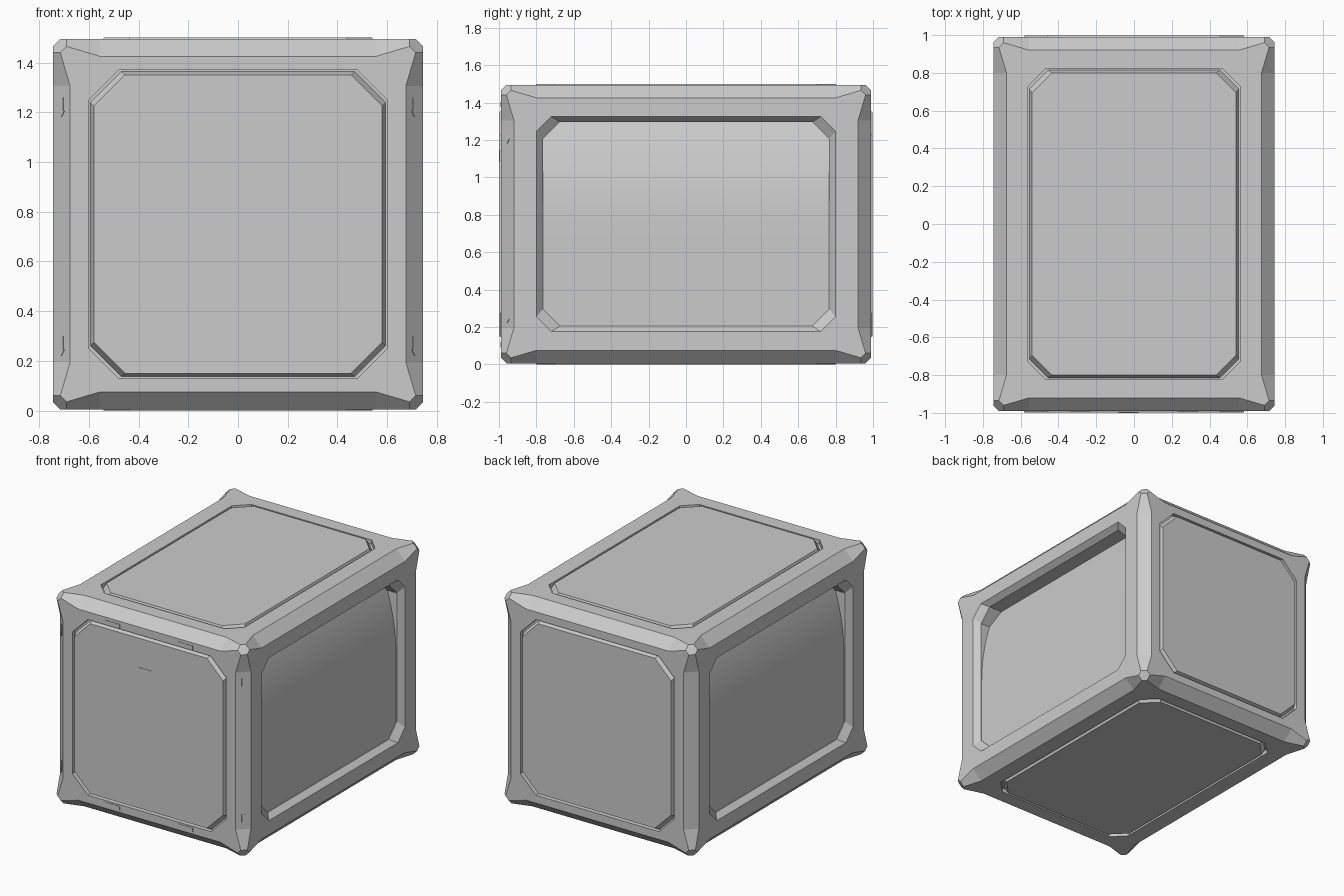
import bpy, bmesh, math
from mathutils import Vector, Matrix

if "Cube" in bpy.data.objects:
    bpy.data.objects.remove(bpy.data.objects["Cube"], do_unlink=True)

grey = bpy.data.materials.new("plain grey")
grey.use_nodes = True
colour = (0.6, 0.6, 0.6, 1)
grey.diffuse_color = colour
grey.node_tree.nodes["Principled BSDF"].inputs["Base Color"].default_value = colour

HALF = (0.745, 0.99, 0.745)
MID_Z = 0.75
WIDE, RUN = 0.07, 0.19        # edge chamfer width, distance of its taper from the corner
NEAR, FAR = 0.03, 0.055       # corner cap offsets
SIGNS = ((1, 1), (-1, 1), (-1, -1), (1, -1))


def finish(name, bm):
    bmesh.ops.recalc_face_normals(bm, faces=bm.faces)
    mesh = bpy.data.meshes.new(name)
    bm.to_mesh(mesh)
    bm.free()
    mesh.materials.append(grey)
    obj = bpy.data.objects.new(name, mesh)
    bpy.context.collection.objects.link(obj)
    return obj


# Body: chamfered frame with flared corners and a framed opening on each face
bm = bmesh.new()
cache = {}


def vert(signs, offsets):
    """Vertex measured inward from the box corner given by signs."""
    co = tuple(round(s * (h - d), 5) for s, h, d in zip(signs, HALF, offsets))
    if co not in cache:
        cache[co] = bm.verts.new(Vector(co) + Vector((0, 0, MID_Z)))
    return cache[co]


def rim(axis, side, sb, sc, db, dc, depth=0):
    """Vertex on one box face, db and dc inward along the other two axes."""
    signs, offsets = [0] * 3, [0] * 3
    b, c = (axis + 1) % 3, (axis + 2) % 3
    signs[axis], signs[b], signs[c] = side, sb, sc
    offsets[axis], offsets[b], offsets[c] = depth, db, dc
    return vert(signs, offsets)


def corners(axis, side, pairs, depth=0):
    """Four groups of vertices running round the face, one per corner."""
    groups = []
    for sb, sc in SIGNS:
        group = [rim(axis, side, sb, sc, db, dc, depth) for db, dc in pairs]
        groups.append(group if sb * sc > 0 else group[::-1])
    return groups


def octagon(axis, side, half_b, half_c, cut, depth):
    b = HALF[(axis + 1) % 3] - half_b
    c = HALF[(axis + 2) % 3] - half_c
    return corners(axis, side, ((b, c + cut), (b + cut, c)), depth)


# Octagon loops per axis: half sizes, corner cut, depth
LOOPS = {
    0: ((0.80, 0.575, 0.08, 0), (0.765, 0.545, 0.09, 0.04), (0.765, 0.545, 0.09, 0.17)),
    1: ((0.62, 0.60, 0.12, 0), (0.62, 0.60, 0.12, 0.03),
        (0.614, 0.594, 0.125, 0.03), (0.60, 0.58, 0.125, -0.007)),
    2: ((0.56, 0.82, 0.09, 0), (0.56, 0.82, 0.09, 0.03),
        (0.554, 0.814, 0.10, 0.03), (0.54, 0.80, 0.105, -0.005)),
}
OUTLINE = ((WIDE, RUN), (NEAR, FAR), (FAR, NEAR), (RUN, WIDE))

for axis in range(3):
    for side in (-1, 1):
        loop = corners(axis, side, OUTLINE)
        for spec in LOOPS[axis]:
            inner = octagon(axis, side, *spec)
            for i in range(4):
                after = (i + 1) % 4
                bm.faces.new(loop[i] + inner[i][::-1])
                bm.faces.new((loop[i][-1], loop[after][0], inner[after][0], inner[i][-1]))
            loop = inner
        bm.faces.new([v for group in loop for v in group])

# Edge chamfers, each tapering towards the corners
for b in range(3):
    c, a = (b + 1) % 3, (b + 2) % 3
    for sa, sc in SIGNS:
        rows = []
        for sb, stops in ((-1, ((FAR, NEAR), (RUN, WIDE))), (1, ((RUN, WIDE), (FAR, NEAR)))):
            for along, across in stops:
                signs, p, q = [0] * 3, [0] * 3, [0] * 3
                signs[a], signs[b], signs[c] = sa, sb, sc
                p[b], p[c], q[b], q[a] = along, across, along, across
                rows.append((vert(signs, p), vert(signs, q)))
        for (p, q), (r, s) in zip(rows, rows[1:]):
            bm.faces.new((p, q, s, r))

# Hexagonal corner caps
for sx in (-1, 1):
    for sy, sz in SIGNS:
        signs = (sx, sy, sz)
        bm.faces.new([vert(signs, o) for o in (
            (0, NEAR, FAR), (0, FAR, NEAR), (NEAR, FAR, 0),
            (FAR, NEAR, 0), (FAR, 0, NEAR), (NEAR, 0, FAR))])
finish("crate_body", bm)

# Side panels: upright below, curving inward towards the top
for side, name in ((1, "left_side_panel"), (-1, "right_side_panel")):
    bm = bmesh.new()
    previous = None
    steps = 16
    for i in range(steps + 1):
        z = 0.19 + 1.11 * i / steps
        bend = max(0, (z - 0.75) / 0.55)
        x = side * (HALF[0] - 0.045 - 0.1 * bend ** 2)
        row = [bm.verts.new((x, y, z)) for y in (-0.78, 0.78)]
        if previous:
            bm.faces.new((previous[0], previous[1], row[1], row[0]))
        previous = row
    panel = finish(name, bm)
    for face in panel.data.polygons:
        face.use_smooth = True
        if face.normal.x * side < 0:
            face.flip()


# Thin plates
def plate(name, points, location, turn=0):
    bm = bmesh.new()
    face = bm.faces.new([bm.verts.new((x, 0, z)) for x, z in points])
    made = bmesh.ops.extrude_face_region(bm, geom=[face])["geom"]
    bmesh.ops.translate(bm, verts=[v for v in made if isinstance(v, bmesh.types.BMVert)],
                        vec=(0, -0.003, 0))
    bm.transform(Matrix.Translation(location) @ Matrix.Rotation(turn, 4, "Z"))
    finish(name, bm)


def box(w, h):
    return [(sx * w / 2, sz * h / 2) for sx, sz in SIGNS]


plate("front_badge", box(0.105, 0.06), (-0.03, -0.997, 1.115))
for x in (-0.285, 0.285):
    for z in (0.105, 1.39):
        plate("front_tab", box(0.11, 0.028), (x, -HALF[1], z))

# Arrow markers on the front corner posts
arrow = [(-0.01, 0.04), (0.01, 0.04), (0.01, -0.015), (0.018, -0.015),
         (0, -0.04), (-0.018, -0.015), (-0.01, -0.015)]
for side in (-1, 1):
    for z in (0.26, 1.22):
        plate("post_arrow", arrow,
              (side * (HALF[0] - WIDE / 2), -HALF[1] + WIDE / 2, z), side * math.pi / 4)
